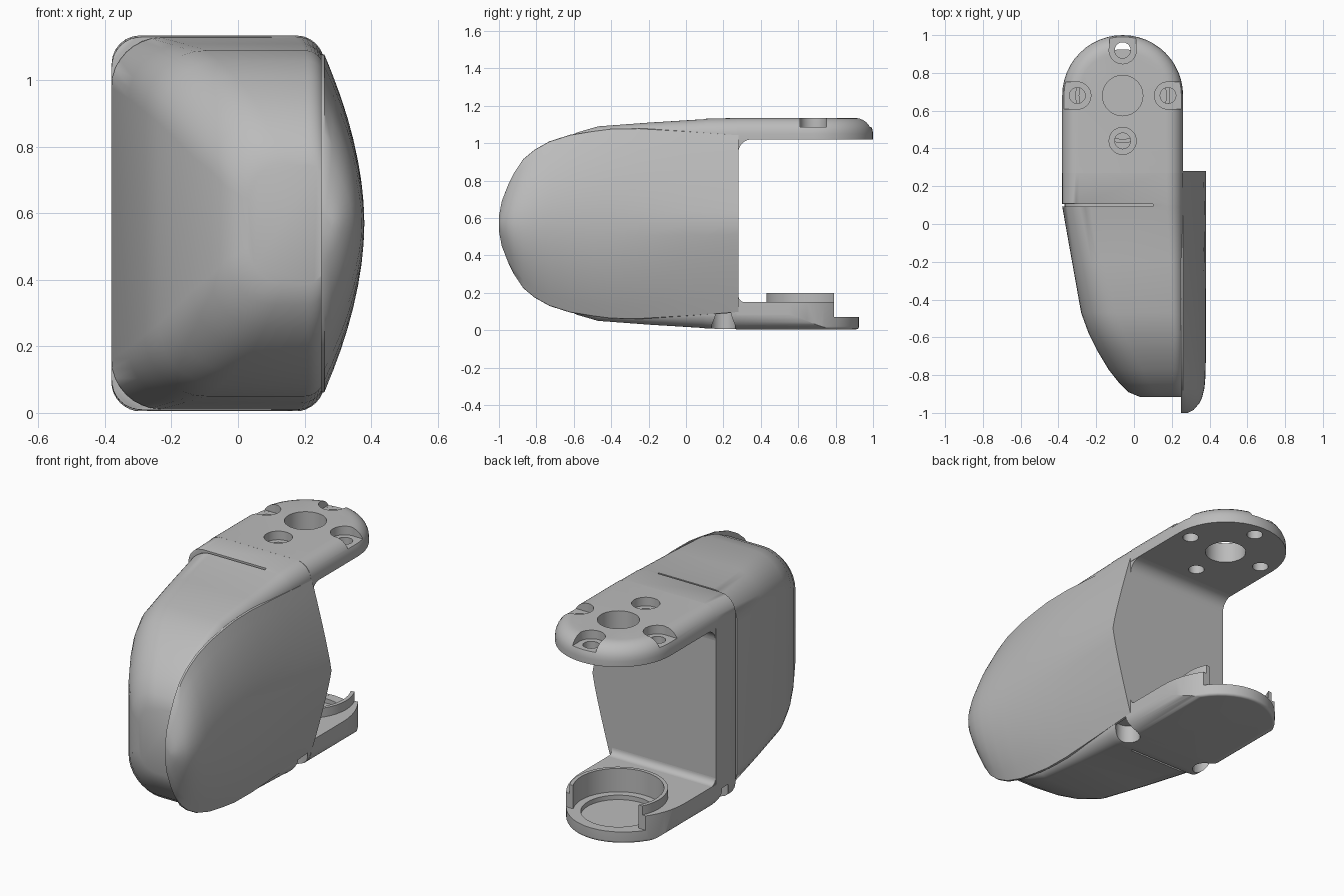
import bpy, bmesh, math

if "Cube" in bpy.data.objects:
    bpy.data.objects.remove(bpy.data.objects["Cube"])

grey = bpy.data.materials.new("light_grey")
grey.use_nodes = True
colour = (0.5, 0.5, 0.5, 1)
grey.diffuse_color = colour
grey.node_tree.nodes["Principled BSDF"].inputs["Base Color"].default_value = colour

MID = 0.57          # height of the symmetry plane
CX, CY = -0.06, 0.68  # axis of the round arm ends
BACK = 0.28         # rear wall of the housing


def finish(name, bm):
    bmesh.ops.recalc_face_normals(bm, faces=bm.faces[:])
    mesh = bpy.data.meshes.new(name)
    bm.to_mesh(mesh)
    bm.free()
    mesh.materials.append(grey)
    ob = bpy.data.objects.new(name, mesh)
    bpy.context.collection.objects.link(ob)
    return ob


def loft(name, rings):
    bm = bmesh.new()
    loops = [[bm.verts.new(p) for p in ring] for ring in rings]
    for a, b in zip(loops, loops[1:]):
        for i in range(len(a)):
            j = (i + 1) % len(a)
            bm.faces.new((a[i], a[j], b[j], b[i]))
    bm.faces.new(loops[0])
    bm.faces.new(loops[-1][::-1])
    return finish(name, bm)


def box(name, x0, x1, y0, y1, z0, z1):
    return loft(name, [[(x0, y0, z), (x1, y0, z), (x1, y1, z), (x0, y1, z)] for z in (z0, z1)])


def cylinder(name, x, y, r, z0, z1, n=32):
    ring = [(x + r * math.cos(2 * math.pi * i / n), y + r * math.sin(2 * math.pi * i / n)) for i in range(n)]
    return loft(name, [[(px, py, z) for px, py in ring] for z in (z0, z1)])


def cut(ob, cutters, operation="DIFFERENCE"):
    for c in cutters:
        mod = ob.modifiers.new("cut", "BOOLEAN")
        mod.operation, mod.solver, mod.object = operation, "EXACT", c
        bpy.context.view_layer.update()
        mesh = bpy.data.meshes.new_from_object(ob.evaluated_get(bpy.context.evaluated_depsgraph_get()))
        ob.modifiers.clear()
        ob.data = mesh
        bpy.data.objects.remove(c)


def smooth(ob, angle=35):
    bpy.ops.object.select_all(action="DESELECT")
    bpy.context.view_layer.objects.active = ob
    ob.select_set(True)
    bpy.ops.object.shade_smooth_by_angle(angle=math.radians(angle))


def rounded_section(y, left, half, rl, rr, right=0.26, n=8):
    ring = []
    corners = [(right - rr, MID + half - rr, rr), (left + rl, MID + half - rl, rl),
               (left + rl, MID - half + rl, rl), (right - rr, MID - half + rr, rr)]
    for k, (x, z, r) in enumerate(corners):
        for i in range(n + 1):
            a = math.pi / 2 * (k + i / n)
            ring.append((x + r * math.cos(a), y, z + r * math.sin(a)))
    return ring


# Main housing: square rear band, then a softer shell tapering to the nose
stations = [(BACK, -0.38, 0.565, 0.09, 0.09), (0.108, -0.38, 0.561, 0.09, 0.085),
            (0.092, -0.38, 0.558, 0.15, 0.085), (-0.2, -0.328, 0.54, 0.165, 0.07),
            (-0.47, -0.28, 0.52, 0.185, 0.06), (-0.58, -0.24, 0.488, 0.185, 0.05),
            (-0.67, -0.195, 0.445, 0.185, 0.05), (-0.77, -0.135, 0.38, 0.18, 0.05),
            (-0.84, -0.08, 0.315, 0.16, 0.05), (-0.89, -0.03, 0.245, 0.14, 0.05),
            (-0.915, 0.03, 0.18, 0.11, 0.05)]
body = loft("housing", [rounded_section(*s) for s in stations])

# Seam groove round the right half, and two screw recesses underneath
seam = box("seam_cutter", -0.5, 0.1, 0.093, 0.107, -0.1, 1.3)
core = loft("seam_core", [rounded_section(y, -0.368, 0.547, 0.145, 0.08) for y in (0.0, 0.2)])
cut(seam, [core])
recesses = [cylinder("recess_cutter", x, 0.2, 0.065, -0.1, 0.11) for x in (-0.32, 0.21)]
cut(body, [seam] + recesses)
smooth(body)

# Bulged side cover: creased at the rear edge, round towards the nose
cover_stations = [(BACK, 0.38, 0.475, 1.15), (0.0, 0.38, 0.495, 1.45), (-0.25, 0.38, 0.51, 1.75),
                  (-0.4, 0.38, 0.508, 1.85), (-0.5, 0.38, 0.495, 1.9), (-0.62, 0.38, 0.475, 1.9),
                  (-0.73, 0.38, 0.44, 1.9), (-0.81, 0.378, 0.395, 1.9), (-0.87, 0.373, 0.345, 1.9),
                  (-0.92, 0.36, 0.27, 1.9), (-0.95, 0.345, 0.21, 1.9), (-0.985, 0.315, 0.12, 1.9),
                  (-1.0, 0.285, 0.04, 1.9)]
rings = []
for y, peak, half, power in cover_stations:
    ring = [(0.25, y, MID - half), (0.25, y, MID + half)]
    for i in range(17):
        t = 1 - i / 8
        ring.append((0.26 + (peak - 0.26) * (1 - abs(t) ** power), y, MID + half * t * 0.995))
    rings.append(ring)
smooth(loft("side_cover", rings))


# Arms: plates with a round free end and softened outer edge
def arm(name, cy, ry, z_in, z_out, bevel):
    start = BACK - 0.01
    outline = [(-0.38, start), (0.26, start)]
    outline += [(CX + 0.32 * math.cos(math.pi * i / 24), cy + ry * math.sin(math.pi * i / 24)) for i in range(25)]
    ob = loft(name, [[(x, y, z) for x, y in outline] for z in (z_in, z_out)])
    bm = bmesh.new()
    bm.from_mesh(ob.data)
    rim = [e for e in bm.edges
           if all(abs(v.co.z - z_out) < 1e-4 for v in e.verts)
           and any(v.co.y > start + 0.01 for v in e.verts)]
    bmesh.ops.bevel(bm, geom=rim, offset=bevel, segments=6, profile=0.5, affect="EDGES", clamp_overlap=False)
    bm.to_mesh(ob.data)
    bm.free()
    return ob


upper = arm("upper_arm", CY, 0.32, 1.02, 1.135, 0.085)
cutters = [cylinder("bore_cutter", CX, CY, 0.107, 0.9, 1.3)]
for k in range(4):
    dx, dy = round(math.cos(k * math.pi / 2)), round(math.sin(k * math.pi / 2))
    x, y = CX + 0.24 * dx, CY + 0.24 * dy
    cutters.append(cylinder("screw_cutter", x, y, 0.042, 0.9, 1.3, 20))
    cutters.append(cylinder("counterbore_cutter", x, y, 0.072, 1.087, 1.3, 28))
    if k != 3:  # open the counterbore through the rounded rim
        ex, ey = x + 0.15 * dx, y + 0.15 * dy
        wx, wy = 0.071 * abs(dy), 0.071 * abs(dx)
        cutters.append(box("slot_cutter", min(x, ex) - wx, max(x, ex) + wx,
                           min(y, ey) - wy, max(y, ey) + wy, 1.0871, 1.3))
cut(upper, cutters)
smooth(upper)

# Lower arm with raised bearing cup, stepped down at its end; its sides
# carry on the rounded lower corners of the housing
lower = arm("lower_arm", 0.55, 0.375, 0.15, 0.005, 0.015)
envelope = loft("envelope", [rounded_section(y, -0.381, 0.566, 0.09, 0.09, 0.261) for y in (0.1, 1.1)])
cut(lower, [envelope], "INTERSECT")
cut(lower, [box("step_cutter", -0.6, 0.6, 0.79, 1.2, 0.07, 0.4),
            cylinder("cup_cutter", CX, CY, 0.23, 0.0699, 0.4, 48),
            cylinder("floor_cutter", CX, CY, 0.19, 0.045, 0.4, 48)])
smooth(lower)

cup = cylinder("bearing_cup", CX, CY, 0.25, 0.071, 0.2, 48)
cut(cup, [cylinder("cup_cutter", CX, CY, 0.23, 0.0, 0.4, 48),
          box("step_cutter", -0.6, 0.6, 0.79, 1.2, 0.0, 0.4)])
smooth(cup)


# Concave fillets where the arms meet the rear wall
def fillet(name, z, r, sign):
    profile = [(BACK - 0.005, z + sign * 0.005), (BACK - 0.005, z - sign * r)]
    for i in range(9):
        a = math.pi / 2 * i / 8
        profile.append((BACK + r - r * math.cos(a), z - sign * (r - r * math.sin(a))))
    profile.append((BACK + r, z + sign * 0.005))
    smooth(loft(name, [[(x, y, pz) for y, pz in profile] for x in (-0.378, 0.258)]))


fillet("upper_fillet", 1.02, 0.07, 1)
fillet("lower_fillet", 0.15, 0.035, -1)
